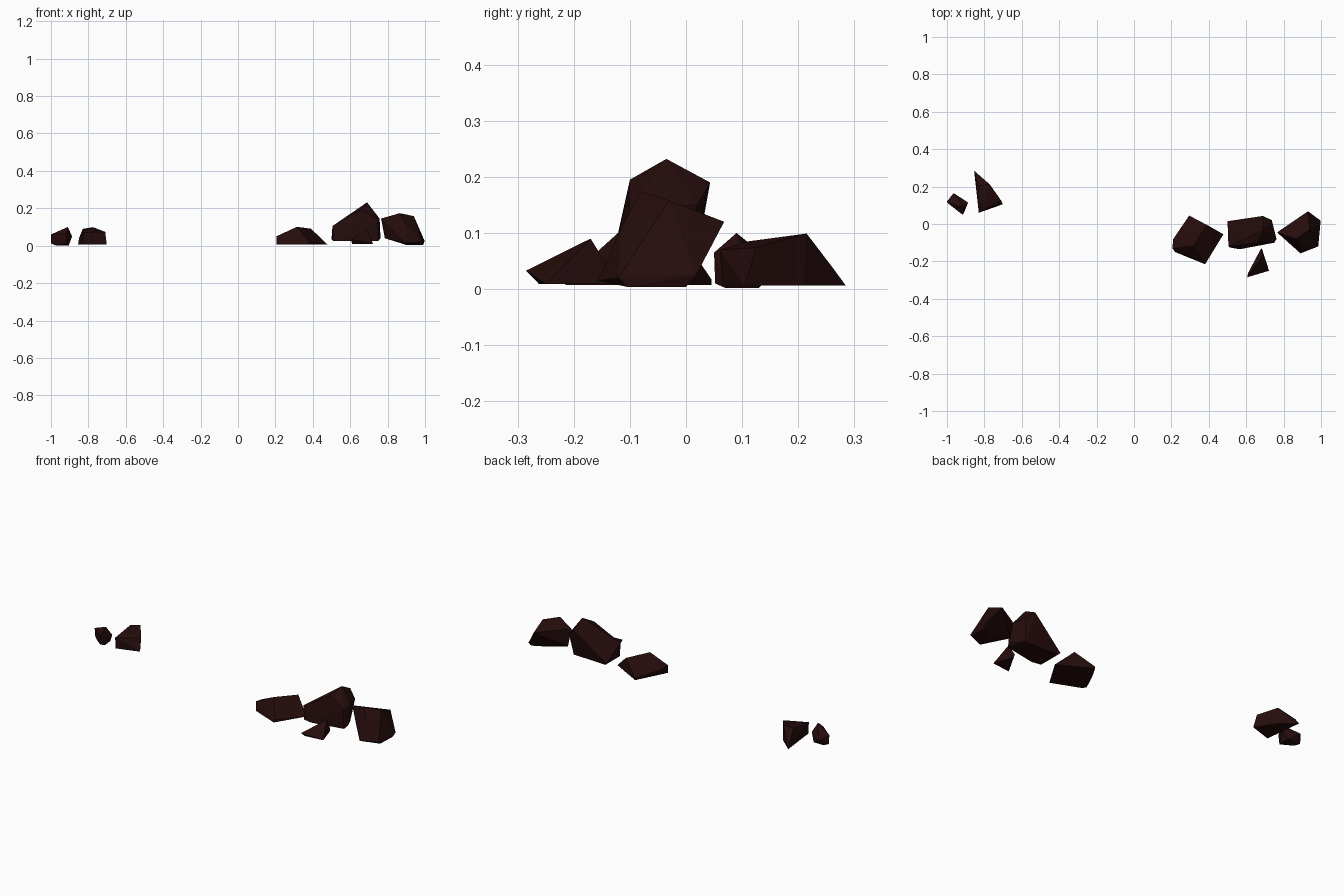
import bpy, bmesh

stone = bpy.data.materials.new("dark red brown stone")
stone.diffuse_color = (0.018, 0.0035, 0.0035, 1)


def rock(name, foot, foot_z, crown):
    """Faceted boulder: hull of a flat footprint and a few crown corners."""
    bm = bmesh.new()
    for x, y in foot:
        bm.verts.new((x, y, foot_z))
    for p in crown:
        bm.verts.new(p)
    res = bmesh.ops.convex_hull(bm, input=bm.verts[:])
    junk = {v for v in res["geom_interior"] + res["geom_unused"]
            if isinstance(v, bmesh.types.BMVert)}
    bmesh.ops.delete(bm, geom=list(junk), context='VERTS')
    bmesh.ops.recalc_face_normals(bm, faces=bm.faces[:])
    me = bpy.data.meshes.new(name)
    bm.to_mesh(me)
    bm.free()
    me.materials.append(stone)
    bpy.context.collection.objects.link(bpy.data.objects.new(name, me))


# left pair
rock("pebble_left",
     [(-0.975, 0.13), (-0.905, 0.07), (-0.91, 0.13), (-0.975, 0.10)], 0.002,
     [(-1.0, 0.115, 0.06), (-1.0, 0.12, 0.012), (-0.965, 0.165, 0.04),
      (-0.91, 0.09, 0.10), (-0.887, 0.115, 0.05), (-0.915, 0.05, 0.065),
      (-0.92, 0.052, 0.01)])
rock("wedge_left",
     [(-0.855, 0.285), (-0.702, 0.105), (-0.83, 0.065), (-0.77, 0.21)], 0.006,
     [(-0.85, 0.26, 0.04), (-0.83, 0.06, 0.07), (-0.775, 0.215, 0.099),
      (-0.71, 0.125, 0.074), (-0.83, 0.20, 0.09), (-0.82, 0.11, 0.085)])

# low slab of the right group
rock("low_slab",
     [(0.205, -0.13), (0.22, -0.15), (0.38, -0.215), (0.478, -0.055),
      (0.295, 0.045)], 0.007,
     [(0.205, -0.13, 0.05), (0.21, -0.08, 0.045), (0.295, 0.045, 0.018),
      (0.315, -0.12, 0.101), (0.39, -0.005, 0.091), (0.38, -0.21, 0.02)])

# tall centre boulder
rock("tall_boulder",
     [(0.51, -0.125), (0.565, -0.135), (0.75, -0.10), (0.72, 0.0),
      (0.51, 0.01)], 0.025,
     [(0.50, 0.015, 0.035), (0.505, -0.12, 0.105), (0.66, -0.10, 0.195),
      (0.69, -0.035, 0.232), (0.69, 0.043, 0.19), (0.745, -0.10, 0.14),
      (0.757, -0.06, 0.145), (0.737, 0.02, 0.15), (0.762, -0.08, 0.04)])

# small shard in front
rock("front_shard",
     [(0.61, -0.262), (0.722, -0.25), (0.685, -0.135)], 0.009,
     [(0.605, -0.285, 0.033), (0.69, -0.17, 0.09), (0.68, -0.13, 0.025)])

# right boulder
rock("right_boulder",
     [(0.90, -0.105), (0.985, -0.105), (0.99, 0.0), (0.93, -0.03)], 0.004,
     [(0.765, -0.045, 0.145), (0.785, -0.04, 0.04), (0.89, -0.157, 0.015),
      (0.985, -0.12, 0.02), (0.865, -0.08, 0.174), (0.94, -0.03, 0.158),
      (0.93, 0.068, 0.12), (0.998, 0.018, 0.025), (0.90, -0.115, 0.11)])
